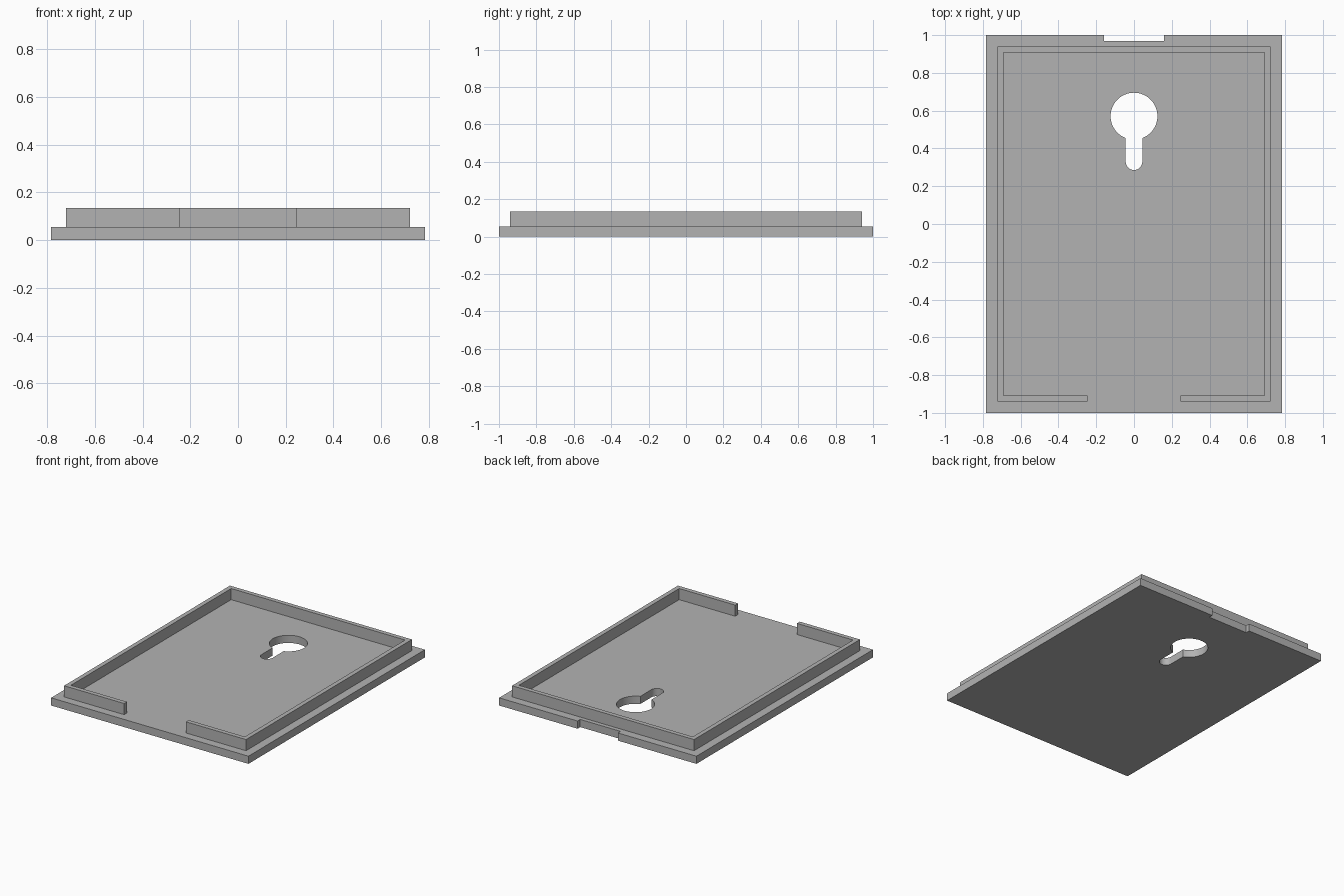
import bpy, bmesh
from math import sin, cos, pi, asin

cube = bpy.data.objects.get("Cube")
if cube:
    bpy.data.objects.remove(cube, do_unlink=True)

HALF_W, HALF_L = 0.783, 1.0
PLATE_Z, RIM_Z = 0.055, 0.135

grey = bpy.data.materials.new("plain grey")
grey.use_nodes = True
colour = (0.45, 0.45, 0.45, 1)
grey.diffuse_color = colour
grey.node_tree.nodes["Principled BSDF"].inputs["Base Color"].default_value = colour


def prism(name, outline, z0, z1):
    """Extrude a closed counter-clockwise outline from z0 to z1."""
    bm = bmesh.new()
    face = bm.faces.new([bm.verts.new((x, y, z0)) for x, y in outline])
    top = bmesh.ops.extrude_face_region(bm, geom=[face], use_keep_orig=True)["geom"]
    for v in top:
        if isinstance(v, bmesh.types.BMVert):
            v.co.z = z1
    bmesh.ops.recalc_face_normals(bm, faces=bm.faces)
    mesh = bpy.data.meshes.new(name)
    bm.to_mesh(mesh)
    bm.free()
    mesh.materials.append(grey)
    obj = bpy.data.objects.new(name, mesh)
    bpy.context.collection.objects.link(obj)
    return obj


def arc(cy, r, a0, a1, n):
    return [(r * cos(a0 + (a1 - a0) * i / n), cy + r * sin(a0 + (a1 - a0) * i / n))
            for i in range(n + 1)]


# Base plate with a shallow notch in the back edge
notch_x, notch_y = 0.16, 0.97
plate = prism("base_plate", [
    (-HALF_W, -HALF_L), (HALF_W, -HALF_L), (HALF_W, HALF_L), (notch_x, HALF_L),
    (notch_x, notch_y), (-notch_x, notch_y), (-notch_x, HALF_L), (-HALF_W, HALF_L)],
    0, PLATE_Z)

# Keyhole: round head plus a slot with a rounded end
head_r, slot_r = 0.124, 0.044
a = asin(slot_r / head_r)
keyhole = arc(0.571, head_r, -pi / 2 + a, 3 * pi / 2 - a, 56) + arc(0.33, slot_r, pi, 2 * pi, 20)
cutter = prism("keyhole_cutter", keyhole, -0.1, 0.2)
cutter.hide_render = True
cut = plate.modifiers.new("keyhole", "BOOLEAN")
cut.operation, cut.solver, cut.object = "DIFFERENCE", "EXACT", cutter
bpy.context.view_layer.objects.active = plate
plate.select_set(True)
bpy.ops.object.modifier_apply(modifier=cut.name)
bpy.data.objects.remove(cutter, do_unlink=True)
bpy.ops.object.shade_smooth_by_angle(angle=pi / 6)

# Raised rim, open at the middle of the front
ox, oy, t, gap = 0.722, 0.94, 0.032, 0.245
ix, iy = ox - t, oy - t
prism("raised_rim", [
    (gap, -oy), (ox, -oy), (ox, oy), (-ox, oy), (-ox, -oy), (-gap, -oy),
    (-gap, -iy), (-ix, -iy), (-ix, iy), (ix, iy), (ix, -iy), (gap, -iy)],
    PLATE_Z, RIM_Z)
